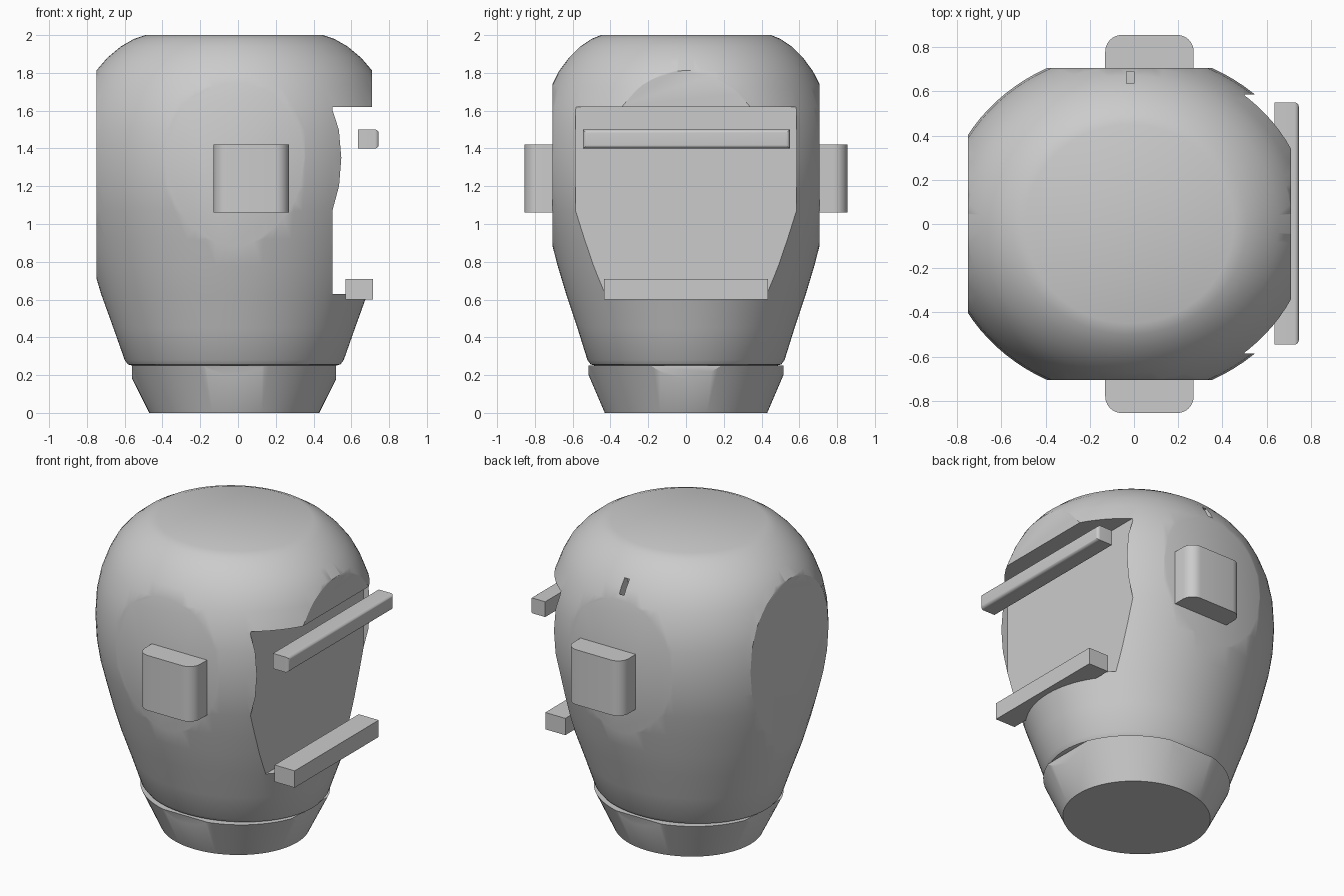
import bpy, bmesh, math
from mathutils import Vector

cube = bpy.data.objects.get("Cube")
if cube:
    bpy.data.objects.remove(cube, do_unlink=True)

grey = bpy.data.materials.new("plain grey")
grey.use_nodes = True
grey.diffuse_color = (0.6, 0.6, 0.6, 1)
grey.node_tree.nodes["Principled BSDF"].inputs["Base Color"].default_value = (0.6, 0.6, 0.6, 1)

CENTRE_X = -0.02


def make_object(name, bm):
    bmesh.ops.recalc_face_normals(bm, faces=bm.faces)
    mesh = bpy.data.meshes.new(name)
    bm.to_mesh(mesh)
    bm.free()
    mesh.materials.append(grey)
    obj = bpy.data.objects.new(name, mesh)
    bpy.context.collection.objects.link(obj)
    return obj


def activate(obj):
    bpy.ops.object.select_all(action='DESELECT')
    obj.select_set(True)
    bpy.context.view_layer.objects.active = obj


def smooth(obj):
    activate(obj)
    bpy.ops.object.shade_smooth_by_angle(angle=math.radians(30))


def oval_solid(name, profile, planes, sides=96):
    """Stack oval rings of (z, x radius, y radius), then slice flats off the sides."""
    bm = bmesh.new()
    rings = []
    for z, rx, ry in profile:
        angles = [2 * math.pi * i / sides for i in range(sides)]
        rings.append([bm.verts.new((CENTRE_X + rx * math.cos(a), ry * math.sin(a), z))
                      for a in angles])
    for low, high in zip(rings, rings[1:]):
        for i in range(sides):
            j = (i + 1) % sides
            bm.faces.new((low[i], low[j], high[j], high[i]))
    bm.faces.new(rings[0][::-1])
    bm.faces.new(rings[-1])
    for normal, distance in planes:
        n = Vector(normal)
        bmesh.ops.bisect_plane(bm, geom=bm.verts[:] + bm.edges[:] + bm.faces[:],
                               plane_co=n * distance, plane_no=n, clear_outer=True)
        rim = [e for e in bm.edges if e.is_boundary]
        bmesh.ops.holes_fill(bm, edges=rim, sides=0)
    return make_object(name, bm)


def box(name, low, high, bevel=0, rounded=None):
    """Box between two corners; edges picked by the rounded test are bevelled."""
    bm = bmesh.new()
    bmesh.ops.create_cube(bm, size=1)
    for v in bm.verts:
        v.co = [l + (c + 0.5) * (h - l) for c, l, h in zip(v.co, low, high)]
    if bevel:
        edges = [e for e in bm.edges if rounded(e)]
        bmesh.ops.bevel(bm, geom=edges, offset=bevel, segments=6, profile=0.5,
                        affect='EDGES')
    return make_object(name, bm)


def cut(obj, low, high):
    cutter = box("cutter", low, high)
    cutter.hide_render = True
    mod = obj.modifiers.new("cut", 'BOOLEAN')
    mod.operation = 'DIFFERENCE'
    mod.solver = 'EXACT'
    mod.object = cutter
    activate(obj)
    bpy.ops.object.modifier_apply(modifier=mod.name)
    bpy.data.objects.remove(cutter, do_unlink=True)


def flats(back, front, side):
    return [((-1, 0, 0), back), ((1, 0, 0), front), ((0, 1, 0), side), ((0, -1, 0), side)]


# Helmet shell with flattened sides, face opening and a small slit
shell_profile = [
    (0.25, 0.54, 0.48), (0.257, 0.563, 0.505), (0.28, 0.58, 0.522), (0.45, 0.64, 0.575),
    (0.63, 0.705, 0.635), (0.78, 0.75, 0.68), (0.92, 0.787, 0.716), (1.07, 0.823, 0.755),
    (1.2, 0.843, 0.777), (1.35, 0.852, 0.784), (1.5, 0.843, 0.776), (1.62, 0.818, 0.753),
    (1.73, 0.775, 0.713), (1.81, 0.732, 0.672), (1.88, 0.672, 0.62), (1.94, 0.6, 0.56),
    (1.98, 0.53, 0.5), (2.0, 0.47, 0.45)]
shell = oval_solid("helmet_shell", shell_profile, flats(0.75, 0.71, 0.706))
cut(shell, (0.5, -0.585, 0.63), (1.2, 0.585, 1.62))
cut(shell, (-0.035, 0.6, 1.7), (0.0, 0.69, 1.86))
smooth(shell)

# Flaring neck with the same flattened sides
neck = oval_solid("neck", [(0, 0.45, 0.43), (0.25, 0.575, 0.537)], flats(0.56, 0.52, 0.515))
smooth(neck)

# Brow bar and chin bar in front of the face
bar = box("brow_bar", (0.635, -0.545, 1.4), (0.745, 0.55, 1.5), 0.02,
          lambda e: all(v.co.x > 0.7 for v in e.verts))
smooth(bar)
box("chin_bar", (0.57, -0.435, 0.6), (0.715, 0.435, 0.71))

# Ear blocks with rounded outer corners
for name, s in (("left_ear", -1), ("right_ear", 1)):
    outer, inner = 0.855 * s, 0.62 * s
    ear = box(name, (-0.13, min(outer, inner), 1.06), (0.27, max(outer, inner), 1.42), 0.075,
              lambda e: all(abs(v.co.y) > 0.8 for v in e.verts)
              and abs(e.verts[0].co.z - e.verts[1].co.z) > 0.1)
    smooth(ear)
